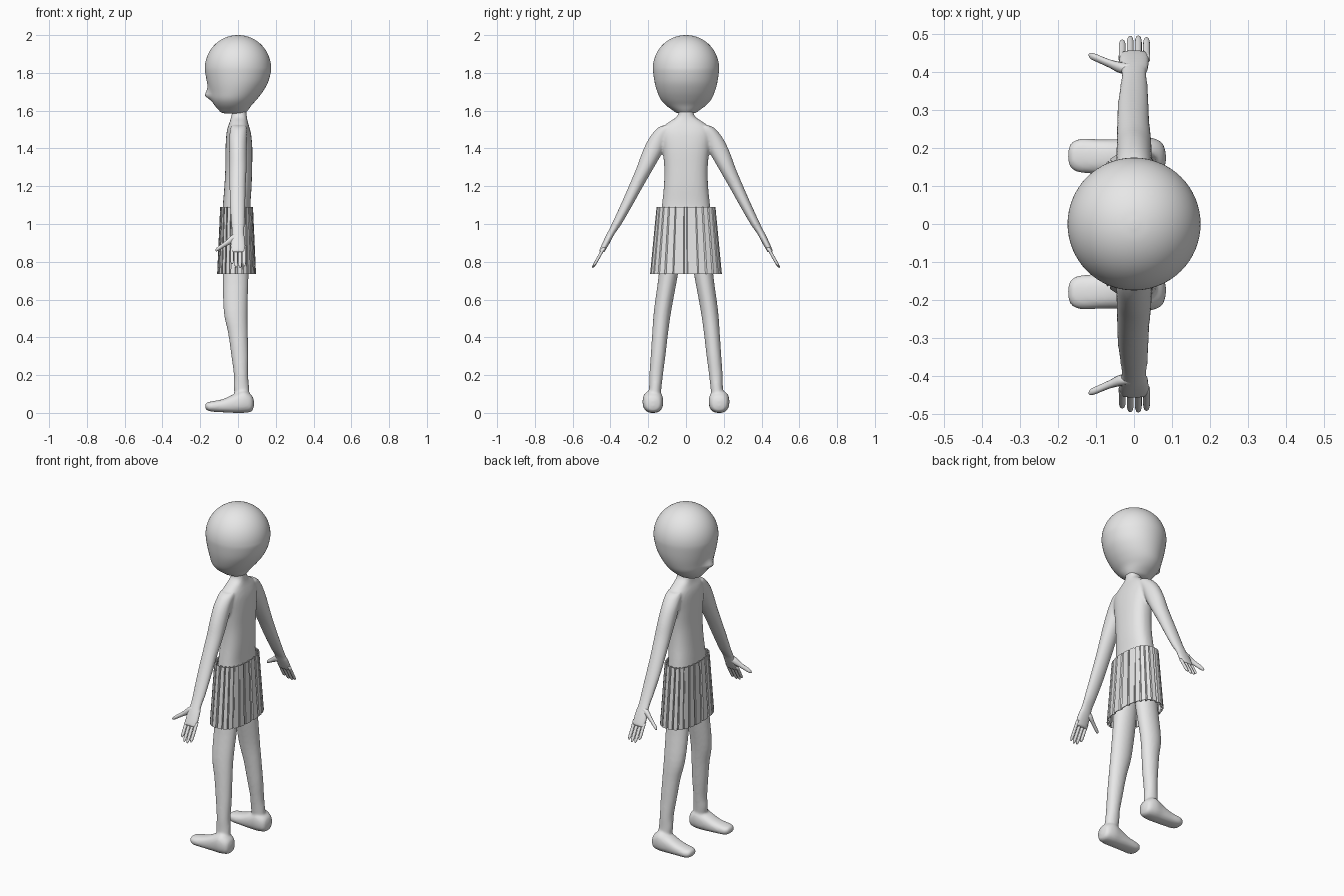
import bpy, bmesh, math

if "Cube" in bpy.data.objects:
    bpy.data.objects.remove(bpy.data.objects["Cube"])

grey = bpy.data.materials.new("plain grey")
grey.diffuse_color = (0.8, 0.8, 0.8, 1)
grey.use_nodes = True
grey.node_tree.nodes["Principled BSDF"].inputs["Base Color"].default_value = grey.diffuse_color


def spline(rings, sub):
    """Catmull-Rom interpolation of ring tuples."""
    out = []
    for i in range(len(rings) - 1):
        p = [rings[max(0, i - 1)], rings[i], rings[i + 1], rings[min(len(rings) - 1, i + 2)]]
        for k in range(sub):
            t = k / sub
            out.append([0.5 * (2 * b + (c - a) * t + (2 * a - 5 * b + 4 * c - d) * t * t
                        + (3 * b - a - 3 * c + d) * t ** 3) for a, b, c, d in zip(*p)])
    return out + [list(rings[-1])]


def loft(bm, rings, axis="z", side=1, n=24, power=2.0, sub=4):
    """Closed tube. z rings: (z, cx, cy, rx, ry); x rings: (x, cy, cz, ry, rz)."""
    loops = []
    for t, c1, c2, r1, r2 in spline(rings, sub):
        loop = []
        for i in range(n):
            a = 2 * math.pi * i / n
            c, s = math.cos(a), math.sin(a)
            u = c1 + r1 * math.copysign(abs(c) ** (2 / power), c)
            v = c2 + r2 * math.copysign(abs(s) ** (2 / power), s)
            co = (u, side * v, t) if axis == "z" else (t, side * u, v)
            loop.append(bm.verts.new(co))
        loops.append(loop)
    for A, B in zip(loops, loops[1:]):
        for i in range(n):
            j = (i + 1) % n
            bm.faces.new((A[i], A[j], B[j], B[i]))
    bm.faces.new(loops[0][::-1])
    bm.faces.new(loops[-1])


def finish(bm, name, smooth=True):
    bmesh.ops.recalc_face_normals(bm, faces=bm.faces[:])
    me = bpy.data.meshes.new(name)
    bm.to_mesh(me)
    bm.free()
    me.materials.append(grey)
    for p in me.polygons:
        p.use_smooth = smooth
    ob = bpy.data.objects.new(name, me)
    bpy.context.collection.objects.link(ob)
    return ob


# Body: torso, arms, legs and feet fused into one skin
bm = bmesh.new()
loft(bm, [(.86, -.008, 0, .07, .125), (1.0, -.008, 0, .077, .135), (1.1, -.007, 0, .073, .127),
          (1.2, 0, 0, .072, .117), (1.3, .004, 0, .071, .115), (1.4, .005, 0, .071, .125),
          (1.47, .004, 0, .066, .135), (1.51, .003, 0, .058, .125), (1.54, .004, 0, .048, .09),
          (1.565, .005, 0, .042, .052), (1.59, .007, 0, .039, .04), (1.64, .007, 0, .039, .04)],
     n=40, power=2.4)
for s in (1, -1):
    loft(bm, [(1.52, .003, .10, .04, .03), (1.5, .003, .112, .045, .048), (1.45, 0, .145, .047, .053),
              (1.38, 0, .178, .047, .054), (1.3, 0, .215, .046, .046), (1.2, -.002, .265, .043, .038),
              (1.1, -.002, .315, .041, .032), (1.0, 0, .367, .036, .026), (.95, 0, .397, .034, .021),
              (.92, 0, .413, .039, .02), (.88, 0, .433, .042, .018), (.85, 0, .447, .039, .015)], side=s)
    loft(bm, [(.04, .028, .172, .035, .035), (.13, .018, .163, .041, .033), (.2, .016, .158, .038, .036),
              (.3, .01, .148, .045, .039), (.42, 0, .137, .052, .042), (.54, -.013, .124, .063, .046),
              (.73, -.012, .094, .068, .051), (.9, -.01, .075, .068, .06)], side=s)
    loft(bm, [(.084, .175, .05, .012, .015), (.072, .175, .051, .042, .043), (.03, .175, .06, .055, .06),
              (-.02, .175, .05, .05, .05), (-.08, .177, .038, .046, .035), (-.14, .18, .034, .045, .027),
              (-.165, .18, .035, .034, .02), (-.174, .18, .035, .015, .008)],
         axis="x", side=s, power=2.4)
body = finish(bm, "body")
m = body.modifiers.new("fuse", "REMESH")
m.mode = "VOXEL"
m.voxel_size = .007
m.use_smooth_shade = True
m = body.modifiers.new("soften", "SMOOTH")
m.factor = .5
m.iterations = 5

# Fingers and thumbs
bm = bmesh.new()
for s in (1, -1):
    for x, tip in ((-.031, .788), (-.010, .77), (.0115, .768), (.033, .776)):
        rings = []
        for f, r in ((0, .0095), (.4, .009), (.75, .009), (.93, .007), (1, .002)):
            z = .875 + (tip - .875) * f
            rings.append((z, x, .434 + (.875 - z) * .56, r, r))
        loft(bm, rings, side=s, n=12, sub=2)
    loft(bm, [(-.005, .412, .93, .012, .02), (-.035, .412, .918, .015, .022), (-.065, .423, .896, .011, .015),
              (-.1, .438, .873, .010, .012), (-.114, .443, .864, .008, .009), (-.12, .446, .86, .002, .002)],
         axis="x", side=s, n=14, sub=3)
finish(bm, "fingers")

# Head: rings of (z, front x, back x, half width), with a nose pulled out of the face
prof = [(1.584, -.06, .03, .03), (1.59, -.088, .042, .052), (1.605, -.104, .055, .075),
        (1.63, -.125, .073, .108), (1.66, -.142, .1, .134), (1.70, -.152, .131, .152),
        (1.75, -.164, .159, .166)]
for k in range(10):
    a = math.radians(-6 + 10.3 * k)
    r = .175 * math.cos(a)
    prof.append((1.825 + .175 * math.sin(a), -r, r, r))
bm = bmesh.new()
loft(bm, [(z, (f + b) / 2, 0, (b - f) / 2, w) for z, f, b, w in prof], n=64)
for v in bm.verts:
    if v.co.x < 0 and 1.645 < v.co.z < 1.735:
        z = v.co.z
        h = (1.735 - z) / .055 if z > 1.68 else (z - 1.645) / .035
        v.co.x -= .03 * h ** 1.3 * math.exp(-(v.co.y / .036) ** 2)
finish(bm, "head")

# Pleated skirt: flared open band with narrow grooves between the pleats
bm = bmesh.new()
pleats = 24
loops = []
for z, rx, ry in ((.735, .103, .19), (1.09, .087, .156)):
    loop = []
    for i in range(pleats):
        for f, k in ((.1, 1), (.84, 1), (.9, .94), (1.04, .94)):
            a = 2 * math.pi * (i + f) / pleats
            c, s = math.cos(a), math.sin(a)
            loop.append(bm.verts.new((-.0075 + k * rx * math.copysign(abs(c) ** .82, c),
                                      k * ry * math.copysign(abs(s) ** .82, s), z)))
    loops.append(loop)
n = len(loops[0])
for i in range(n):
    j = (i + 1) % n
    bm.faces.new((loops[0][i], loops[0][j], loops[1][j], loops[1][i]))
skirt = finish(bm, "skirt", smooth=False)
m = skirt.modifiers.new("cloth", "SOLIDIFY")
m.thickness = .005
m.offset = -1
